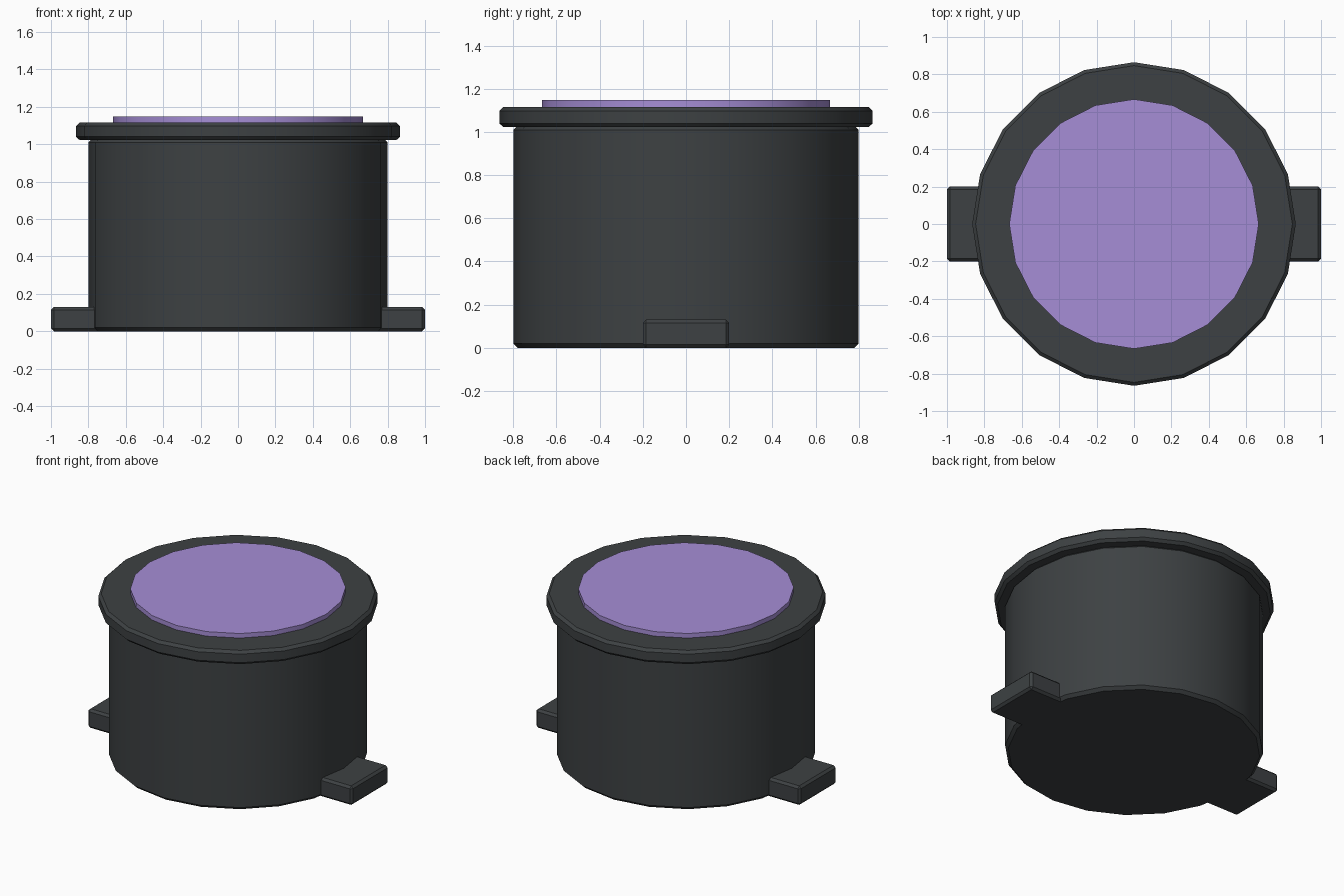
import bpy

if "Cube" in bpy.data.objects:
    bpy.data.objects.remove(bpy.data.objects["Cube"])

SIDES = 20


def material(name, color):
    m = bpy.data.materials.new(name)
    m.diffuse_color = color
    m.use_nodes = True
    m.node_tree.nodes["Principled BSDF"].inputs["Base Color"].default_value = m.diffuse_color
    return m


dark = material("dark_casing", (0.047, 0.053, 0.056, 1))
violet = material("violet_panel", (0.38, 0.27, 0.67, 1))


def finish(name, mat, bevel):
    ob = bpy.context.object
    ob.name = name
    ob.data.materials.append(mat)
    bpy.ops.object.transform_apply(location=True, rotation=True, scale=True)
    if bevel:
        mod = ob.modifiers.new("Edge bevel", 'BEVEL')
        mod.width = bevel
        mod.segments = 1
        mod.limit_method = 'ANGLE'
        mod.angle_limit = 0.7
        bpy.ops.object.modifier_apply(modifier=mod.name)
    bpy.ops.object.shade_smooth_by_angle()
    return ob


def disc(name, radius, z0, z1, mat, bevel=0):
    # vertices land on the x and y axes
    bpy.ops.mesh.primitive_cylinder_add(vertices=SIDES, radius=radius,
                                        depth=z1 - z0,
                                        location=(0, 0, (z0 + z1) / 2))
    return finish(name, mat, bevel)


def block(name, x0, x1, half_y, z1, mat, bevel):
    bpy.ops.mesh.primitive_cube_add(size=1, location=((x0 + x1) / 2, 0, z1 / 2))
    bpy.context.object.scale = (abs(x1 - x0), half_y * 2, z1)
    return finish(name, mat, bevel)


# Main drum, overhanging rim and raised top panel
disc("body", 0.80, 0, 1.03, dark, 0.02)
disc("rim", 0.865, 1.022, 1.116, dark, 0.018)
disc("top_panel", 0.667, 1.116, 1.147, violet)

# Mounting tabs on both sides
for side, label in ((-1, "left"), (1, "right")):
    block(label + "_mounting_tab", side * 0.7, side * 1.0, 0.2, 0.13, dark, 0.015)
